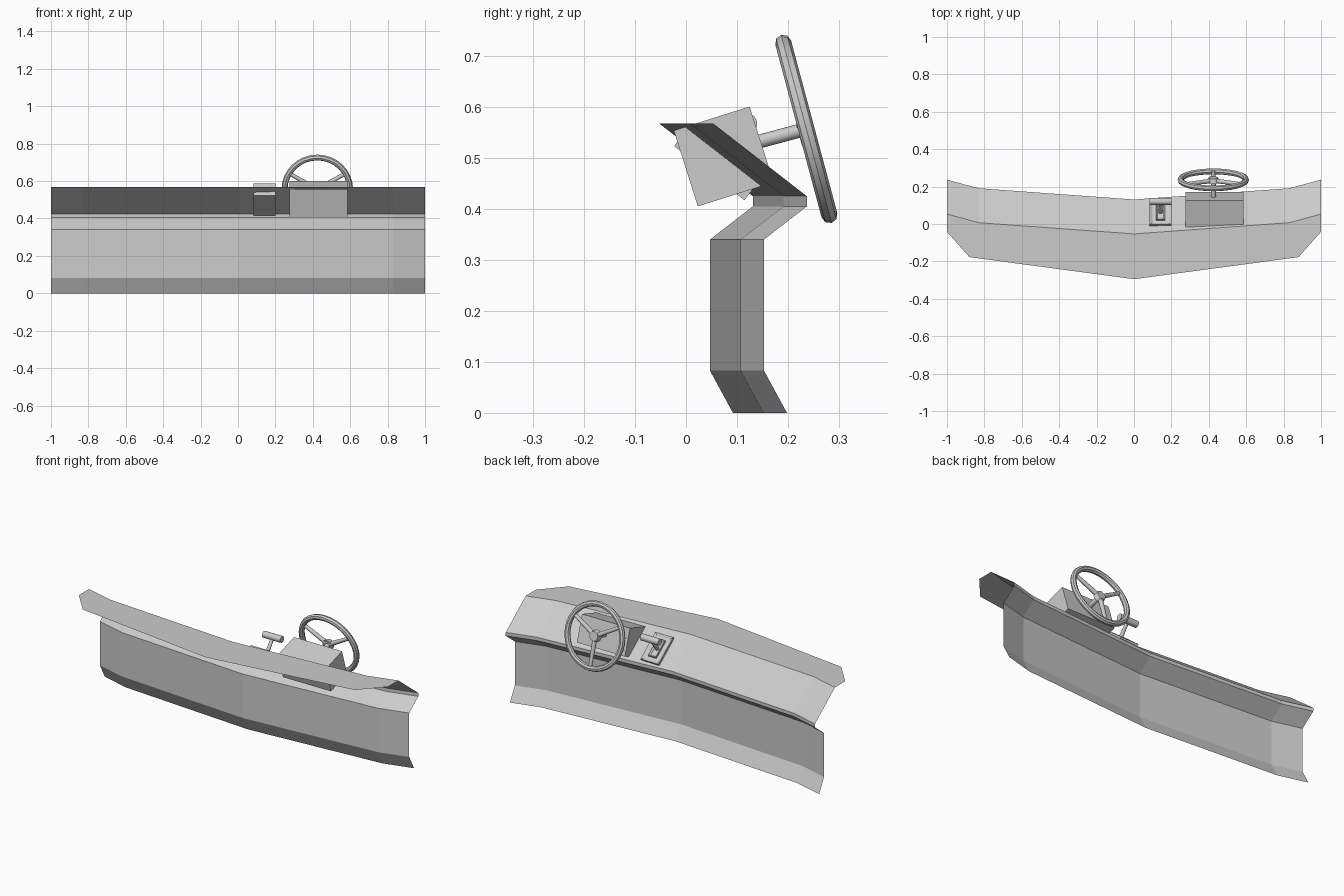
import bpy, bmesh
from math import radians, cos, sin, pi
from mathutils import Matrix, Vector

if "Cube" in bpy.data.objects:
    bpy.data.objects.remove(bpy.data.objects["Cube"])


def finish(name, bm, matrix=None, smooth=False):
    me = bpy.data.meshes.new(name)
    bm.to_mesh(me)
    bm.free()
    ob = bpy.data.objects.new(name, me)
    bpy.context.collection.objects.link(ob)
    if matrix is not None:
        me.transform(matrix)
    if smooth:
        bpy.ops.object.select_all(action='DESELECT')
        ob.select_set(True)
        bpy.context.view_layer.objects.active = ob
        bpy.ops.object.shade_smooth_by_angle(angle=radians(40))
    return ob


def frame(loc, tilt):
    return Matrix.Translation(loc) @ Matrix.Rotation(radians(tilt), 4, 'X')


def box(name, size, matrix, inset=0, depth=0):
    bm = bmesh.new()
    bmesh.ops.create_cube(bm, size=1, matrix=Matrix.Diagonal((*size, 1)))
    if inset:
        bm.normal_update()
        top = max(bm.faces, key=lambda f: f.normal.z)
        bmesh.ops.inset_region(bm, faces=[top], thickness=inset)
        bmesh.ops.translate(bm, verts=top.verts, vec=(0, 0, -depth))
    return finish(name, bm, matrix)


def rod(name, a, b, r1, r2, matrix, sides=16):
    a, b = Vector(a), Vector(b)
    d = b - a
    m = Matrix.Translation((a + b) / 2) @ d.to_track_quat('Z', 'Y').to_matrix().to_4x4()
    bm = bmesh.new()
    bmesh.ops.create_cone(bm, cap_ends=True, segments=sides, radius1=r1, radius2=r2,
                          depth=d.length, matrix=m)
    return finish(name, bm, matrix, True)


# Dashboard sheet: one profile swept across bent stations (x, y shift, front edge x, y)
profile = [(-0.053, 0.568), (0.131, 0.425), (0.131, 0.405),
           (0.047, 0.34), (0.047, 0.083), (0.092, 0)]
half = [(0, 0, 0, -0.295), (0.83, 0.06, 0.88, -0.177), (1, 0.106, 1, -0.042)]
stations = [(-x, s, -fx, fy) for x, s, fx, fy in half[:0:-1]] + half
bm = bmesh.new()
rows = []
for x, s, fx, fy in stations:
    row = [bm.verts.new((fx, fy, 0.568))]
    row += [bm.verts.new((x, y + s, z)) for y, z in profile]
    rows.append(row)
for a, b in zip(rows, rows[1:]):
    for i in range(len(profile)):
        bm.faces.new((a[i], b[i], b[i + 1], a[i + 1]))
finish("dashboard_panel", bm)

# Steering column housing
box("column_housing", (0.31, 0.156, 0.156), frame((0.43, 0.074, 0.503), 17.6))

# Steering wheel: local z runs along the column toward the driver
wheel = frame((0.424, 0.236, 0.557), -75)
R, r, N, M = 0.175, 0.016, 32, 8
bm = bmesh.new()
rings = []
for i in range(N):
    u = 2 * pi * i / N
    rings.append([bm.verts.new(((R + r * cos(2 * pi * j / M)) * cos(u),
                                (R + r * cos(2 * pi * j / M)) * sin(u),
                                r * sin(2 * pi * j / M))) for j in range(M)])
for i in range(N):
    a, b = rings[i], rings[(i + 1) % N]
    for j in range(M):
        k = (j + 1) % M
        bm.faces.new((a[j], b[j], b[k], a[k]))
finish("wheel_rim", bm, wheel, True)
for n, ang in enumerate((90, 210, 330)):
    c, s = cos(radians(ang)), sin(radians(ang))
    rod(f"wheel_spoke_{n + 1}", (0.015 * c, 0.015 * s, -0.004), (R * c, R * s, 0),
        0.013, 0.010, wheel, 10)
rod("wheel_hub", (0, 0, -0.014), (0, 0, 0.012), 0.034, 0.026, wheel)
rod("steering_column", (0, 0, -0.15), (0, 0, -0.005), 0.0135, 0.0135, wheel)

# Shift lever: local z is perpendicular to the sloped panel
top = frame((0.142, 0.067, 0.498), -37.6)
box("lever_base", (0.116, 0.174, 0.035), top @ Matrix.Translation((0, 0, -0.0175)),
    inset=0.02, depth=0.008)
box("lever_gate", (0.05, 0.11, 0.012), top @ Matrix.Translation((0, 0, -0.004)),
    inset=0.012, depth=0.008)
rod("lever_stem", (0, 0, -0.012), (0, 0, 0.088), 0.011, 0.009, top, 12)
rod("lever_handle", (-0.058, 0, 0.088), (0.058, 0, 0.088), 0.019, 0.019, top)
